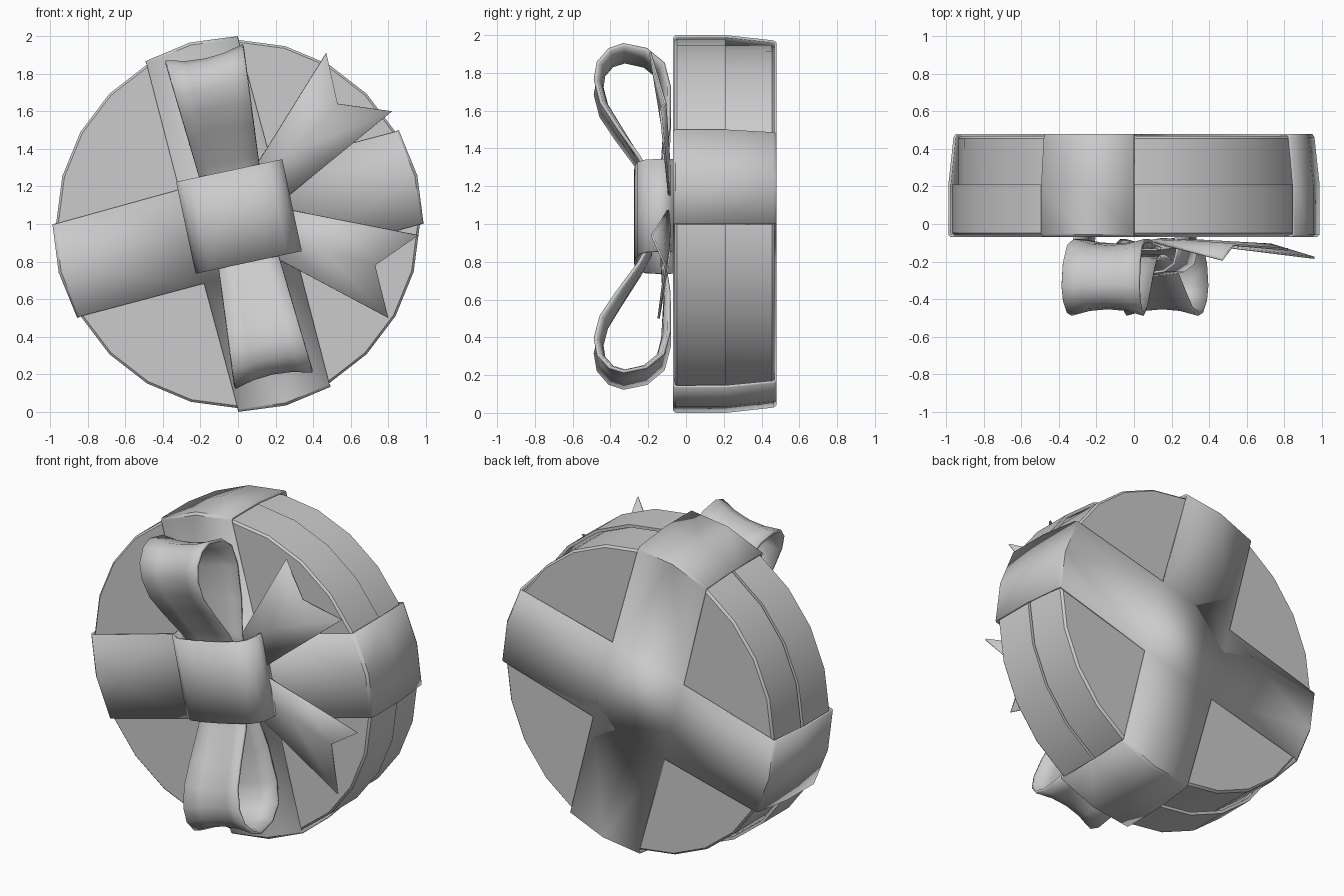
import bpy, bmesh
from math import sin, cos, radians, sqrt
from mathutils import Vector

if "Cube" in bpy.data.objects:
    bpy.data.objects.remove(bpy.data.objects["Cube"])

SX = 0.988   # box is very slightly narrower than tall


def finish(name, verts, faces, thick=0.0, angle=40, offset=-1):
    me = bpy.data.meshes.new(name)
    me.from_pydata(verts, [], faces)
    bm = bmesh.new()
    bm.from_mesh(me)
    bmesh.ops.recalc_face_normals(bm, faces=bm.faces)
    bm.to_mesh(me)
    bm.free()
    ob = bpy.data.objects.new(name, me)
    bpy.context.collection.objects.link(ob)
    if thick:
        m = ob.modifiers.new("thickness", 'SOLIDIFY')
        m.thickness = thick
        m.offset = offset
    bpy.ops.object.select_all(action='DESELECT')
    ob.select_set(True)
    bpy.context.view_layer.objects.active = ob
    bpy.ops.object.shade_smooth_by_angle(angle=radians(angle))
    return ob


def polar(r, deg, y):
    a = radians(deg)
    return (SX * r * cos(a), y, 1 + r * sin(a))


def drum(name, profile, n=24):
    verts = [polar(r, 360 * i / n, y) for r, y in profile for i in range(n)]
    faces = [(k*n + i, k*n + (i+1) % n, (k+1)*n + (i+1) % n, (k+1)*n + i)
             for k in range(len(profile) - 1) for i in range(n)]
    last = (len(profile) - 1) * n
    faces += [tuple(range(n)), tuple(range(last, last + n))]
    return finish(name, verts, faces, angle=30)


def sheet(name, rows, thick, angle=50, offset=0):
    c = len(rows[0])
    verts = [p for row in rows for p in row]
    faces = [(r*c + i, r*c + i + 1, (r+1)*c + i + 1, (r+1)*c + i)
             for r in range(len(rows) - 1) for i in range(c - 1)]
    return finish(name, verts, faces, thick, angle, offset)


# round box: wide lid at the front, narrower body behind it
drum("lid", [(0.968, -0.06), (0.98, -0.048), (0.98, 0.21), (0.962, 0.21), (0.962, 0.15)])
drum("box_body", [(0.945, 0.1), (0.947, 0.455), (0.935, 0.468)])

# crossed ribbon wrapped around front, sides and back
levels = [(0.986, -0.07), (1.0, -0.056), (1.0, 0.21), (0.972, 0.462), (0.96, 0.48)]
verts, faces, caps = [], [], {0: [], 4: []}
for k in range(4):
    a = 105 + 90 * k
    base = len(verts)
    for r, y in levels:
        verts += [polar(r, a + d, y) for d in (-15, 0, 15)]
    for l in range(4):
        for j in range(2):
            i = base + l * 3 + j
            faces.append((i, i + 1, i + 4, i + 3))
    for l in caps:
        r, y = levels[l]
        caps[l] += [base + l * 3 + j for j in range(3)] + [len(verts)]
        verts.append(polar(sin(radians(15)) * sqrt(2), a + 45, y))
faces += [tuple(caps[0]), tuple(caps[4])]
finish("cross_ribbon", verts, faces, 0.014, 30)

# bow frame, tilted 12 degrees: u across, v along the loops
U = Vector((cos(radians(12)), 0, sin(radians(12))))
V = Vector((-sin(radians(12)), 0, cos(radians(12))))
C = Vector((0.005, 0, 1.04))


def bow(u, v, y):
    return C + U * u + V * v + Vector((0, y, 0))


# two teardrop loops, pinched along the middle and widening outward
path = [(0.05, -0.17), (0.18, -0.19), (0.29, -0.25), (0.45, -0.365), (0.58, -0.45),
        (0.70, -0.48), (0.79, -0.465), (0.86, -0.405), (0.885, -0.33), (0.86, -0.21),
        (0.785, -0.12), (0.66, -0.088), (0.45, -0.09), (0.25, -0.12), (0.05, -0.13)]
mid = Vector((0.68, -0.28))
for side, label in ((1, "upper"), (-1, "lower")):
    rows = []
    for v, y in path:
        half = 0.145 + 0.075 * v
        pull = (mid - Vector((v, y))).normalized() * (0.035 if v > 0.4 else 0.015)
        row = []
        for t in (-1, -0.5, 0, 0.5, 1):
            k = 1 - t * t
            row.append(bow(t * half, side * (v + pull.x * k), y + pull.y * k))
        rows.append(row)
    sheet(label + "_bow_loop", rows, 0.018, 60)

# knot: arched band over the middle of the bow
arch = [(-0.275, -0.07), (-0.282, -0.14), (-0.265, -0.21), (-0.21, -0.25), (-0.1, -0.265),
        (0, -0.268), (0.1, -0.265), (0.21, -0.25), (0.265, -0.21), (0.282, -0.14), (0.275, -0.07)]
sheet("knot", [[bow(u, v, y) for u, y in arch] for v in (-0.25, 0, 0.25)], 0.014, 60)

# notched ribbon tails with a shallow centre fold
tails = {
    "upper_tail": ([(0.09, -0.09, 1.30), (0.15, -0.08, 1.20), (0.22, -0.085, 1.11)],
                   [(0.47, -0.19, 1.91), (0.53, -0.11, 1.64), (0.82, -0.135, 1.60)]),
    "lower_tail": ([(0.20, -0.085, 1.09), (0.20, -0.08, 0.95), (0.20, -0.09, 0.82)],
                   [(0.96, -0.18, 0.94), (0.73, -0.11, 0.78), (0.80, -0.145, 0.50)]),
}
for name, (root, tip) in tails.items():
    middle = [Vector(a).lerp(Vector(b), 0.45) for a, b in zip(root, tip)]
    sheet(name, [root, middle, tip], 0.012, 60)
